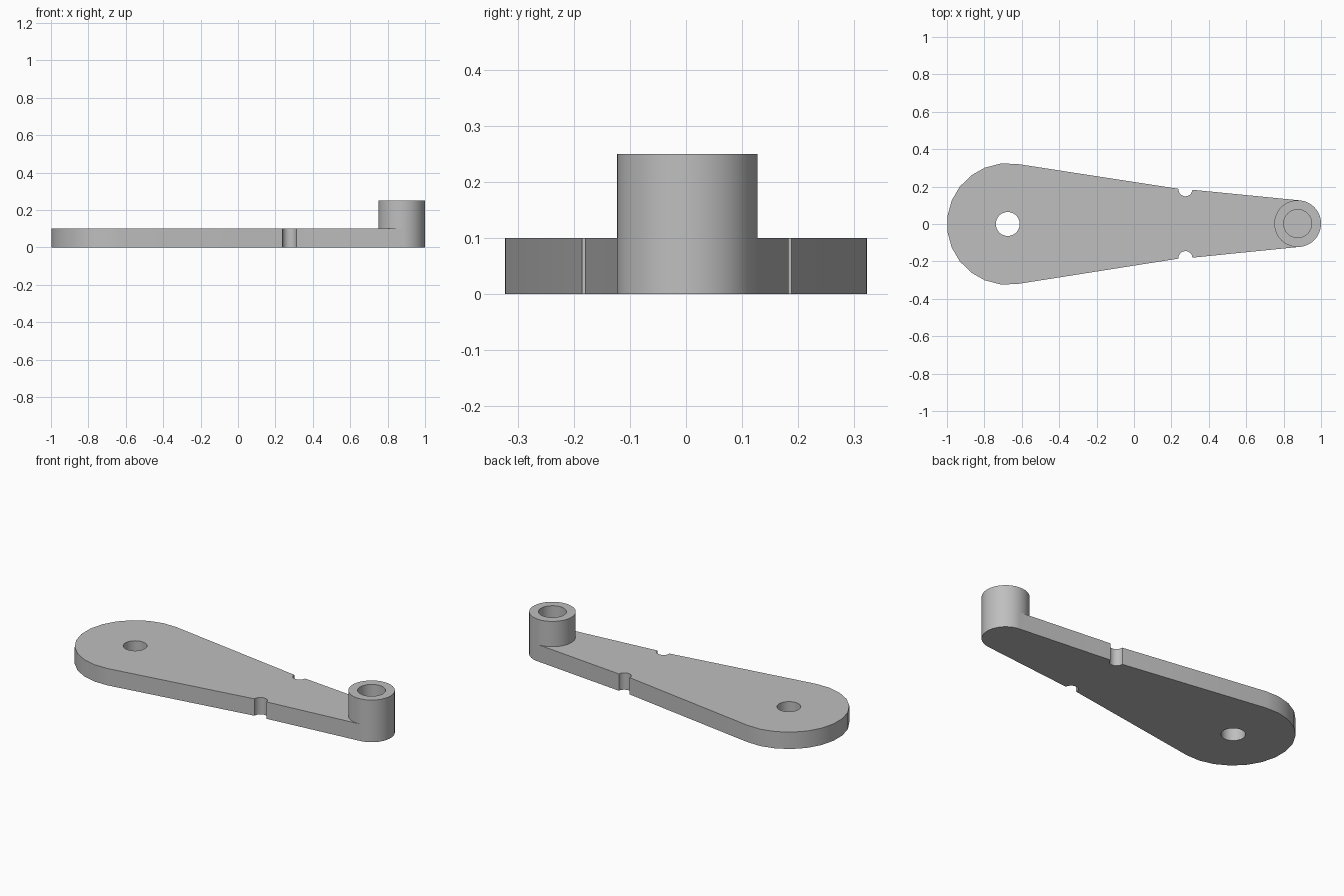
import bpy, bmesh
from math import radians, cos, sin

old = bpy.data.objects.get("Cube")
if old:
    bpy.data.objects.remove(old, do_unlink=True)

THICK, HEIGHT = 0.10, 0.25
PIVOT = (-0.675, 0.0)
BOSS = (0.875, 0.002)

grey = bpy.data.materials.new("plain grey")
grey.use_nodes = True
grey.diffuse_color = (0.52, 0.52, 0.52, 1)
grey.node_tree.nodes["Principled BSDF"].inputs["Base Color"].default_value = (0.52, 0.52, 0.52, 1)


def arc(centre, radius, start, end, steps):
    """Points along an arc, angles in degrees."""
    angles = [radians(start + (end - start) * i / steps) for i in range(steps + 1)]
    return [(centre[0] + radius * cos(a), centre[1] + radius * sin(a)) for a in angles]


def prism(name, outline, bottom, top):
    """Solid made by raising an outline from bottom to top."""
    bm = bmesh.new()
    base = bm.faces.new([bm.verts.new((x, y, bottom)) for x, y in outline])
    raised = bmesh.ops.extrude_face_region(bm, geom=[base])
    verts = [g for g in raised["geom"] if isinstance(g, bmesh.types.BMVert)]
    bmesh.ops.translate(bm, verts=verts, vec=(0, 0, top - bottom))
    bmesh.ops.recalc_face_normals(bm, faces=bm.faces)
    mesh = bpy.data.meshes.new(name)
    bm.to_mesh(mesh)
    bm.free()
    mesh.materials.append(grey)
    obj = bpy.data.objects.new(name, mesh)
    bpy.context.collection.objects.link(obj)
    return obj


def cylinder(name, centre, radius, bottom, top, sides):
    return prism(name, arc(centre, radius, 0, 360, sides)[:-1], bottom, top)


def combine(target, tool, operation):
    """Apply a boolean, then remove the tool."""
    mod = target.modifiers.new(tool.name, "BOOLEAN")
    mod.operation, mod.object, mod.solver = operation, tool, "EXACT"
    bpy.ops.object.select_all(action="DESELECT")
    bpy.context.view_layer.objects.active = target
    target.select_set(True)
    bpy.ops.object.modifier_apply(modifier=mod.name)
    bpy.data.objects.remove(tool, do_unlink=True)


# Tapered plate: round wide end, a notch in each long edge, ends at the boss
outline = arc(PIVOT, 0.325, 82, 278, 13)
outline += arc((0.275, -0.1825), 0.0375, 184, 4, 12)
outline += [(BOSS[0] + 0.012, BOSS[1] - 0.1242), (BOSS[0] + 0.012, BOSS[1] + 0.1242)]
outline += arc((0.275, 0.1855), 0.0375, -4, -184, 12)
arm = prism("lever_arm", outline, 0, THICK)

# Raised boss at the narrow end, with a blind bore, and the pivot hole
combine(arm, cylinder("boss", BOSS, 0.125, 0, HEIGHT, 48), "UNION")
combine(arm, cylinder("boss_bore", BOSS, 0.075, THICK, HEIGHT + 0.1, 40), "DIFFERENCE")
combine(arm, cylinder("pivot_hole", PIVOT, 0.064, -0.1, THICK + 0.1, 32), "DIFFERENCE")

bpy.ops.object.shade_smooth_by_angle(angle=radians(30))
